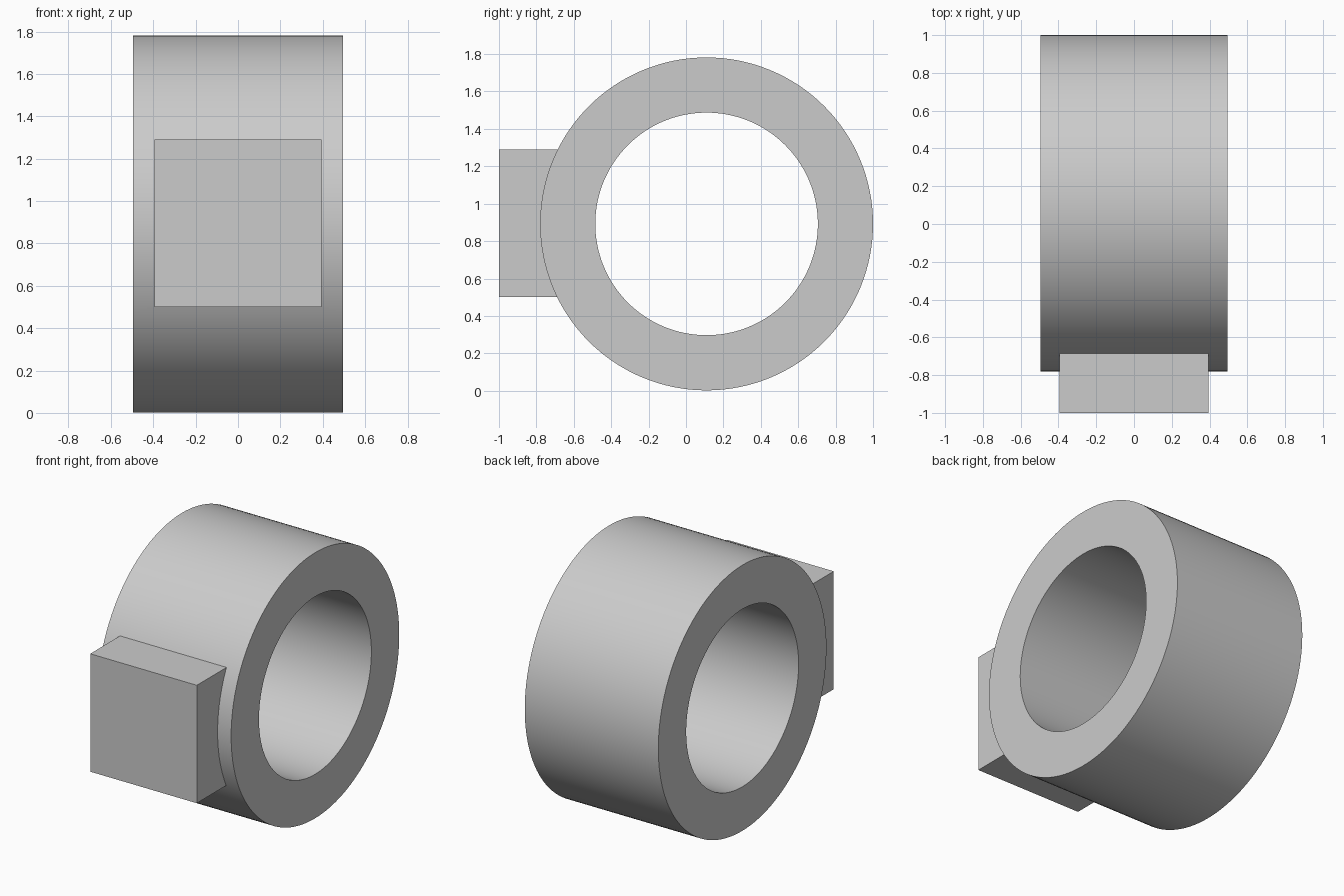
import bpy, bmesh
from math import cos, sin, tau

if "Cube" in bpy.data.objects:
    bpy.data.objects.remove(bpy.data.objects["Cube"])

CY, CZ = 0.11, 0.892      # ring axis
R_OUT, R_IN, HALF = 0.89, 0.595, 0.495
SEG = 128

# Ring: rectangular section swept around the x axis
bm = bmesh.new()
section = [(-HALF, R_OUT), (HALF, R_OUT), (HALF, R_IN), (-HALF, R_IN)]
loops = []
for i in range(SEG):
    a = tau * i / SEG
    loops.append([bm.verts.new((x, CY + r * cos(a), CZ + r * sin(a))) for x, r in section])
for i in range(SEG):
    p, q = loops[i], loops[(i + 1) % SEG]
    for j in range(4):
        k = (j + 1) % 4
        bm.faces.new((p[j], p[k], q[k], q[j]))
bmesh.ops.recalc_face_normals(bm, faces=bm.faces)
mesh = bpy.data.meshes.new("ring_with_block")
bm.to_mesh(mesh)
bm.free()
ring = bpy.data.objects.new("ring_with_block", mesh)
bpy.context.collection.objects.link(ring)

# Front block, its back end sunk into the ring wall
bpy.ops.mesh.primitive_cube_add(size=1, location=(0, -0.82, 0.895))
block = bpy.context.object
block.name = "front_block"
block.scale = (0.79, 0.36, 0.79)
bpy.ops.object.transform_apply(location=True, rotation=False, scale=True)

# Fuse block and ring into one solid
mod = ring.modifiers.new("fuse", 'BOOLEAN')
mod.operation = 'UNION'
mod.solver = 'EXACT'
mod.object = block
bpy.ops.object.select_all(action='DESELECT')
ring.select_set(True)
bpy.context.view_layer.objects.active = ring
bpy.ops.object.modifier_apply(modifier="fuse")
bpy.data.objects.remove(block, do_unlink=True)
bpy.ops.object.shade_smooth_by_angle(angle=0.5)
